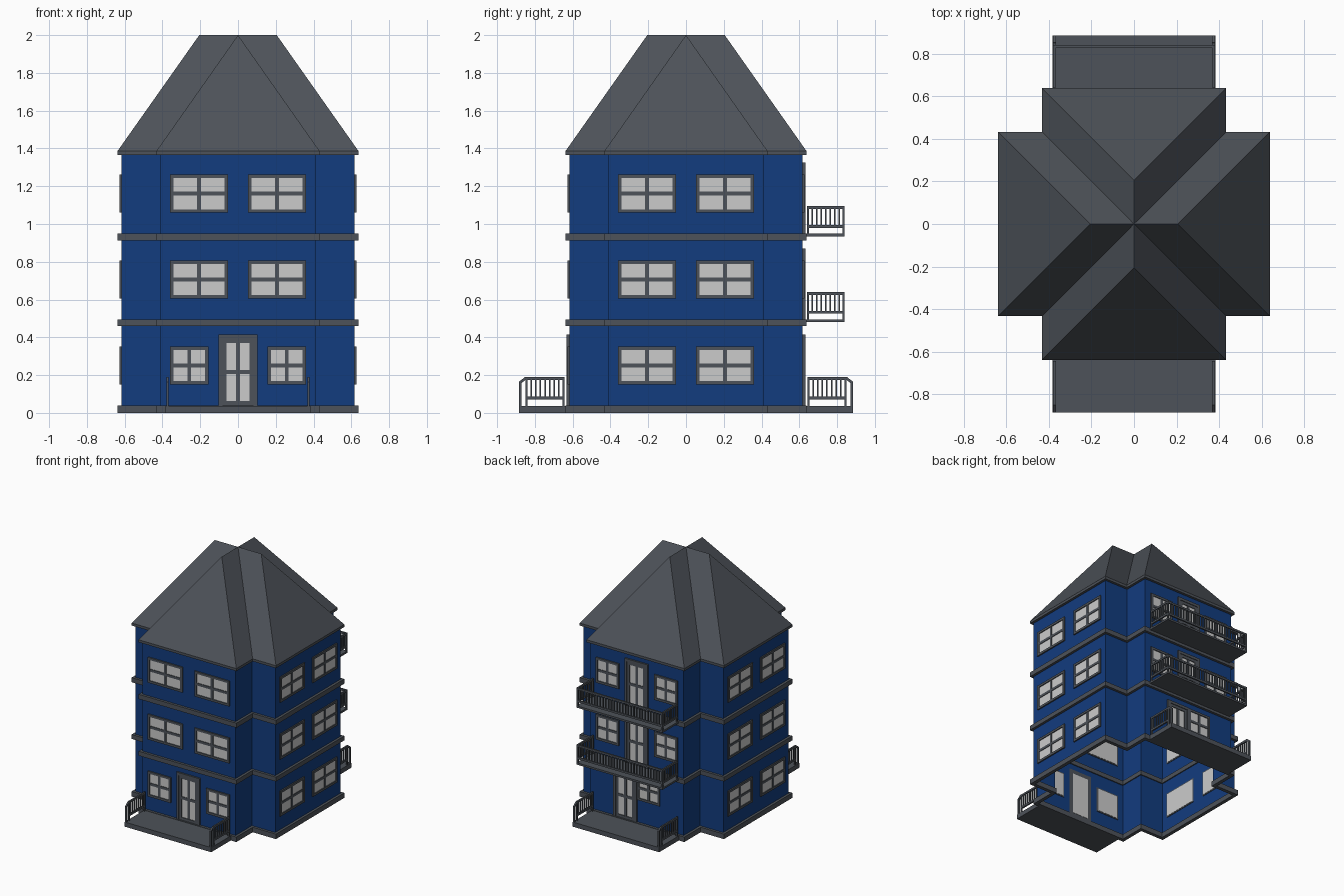
import bpy, bmesh, math
from mathutils import Matrix, Vector

if "Cube" in bpy.data.objects:
    bpy.data.objects.remove(bpy.data.objects["Cube"])

WALL, WARM = 0.618, 0.412     # wall reach and arm half width of the cross plan
EAVE, EARM = 0.638, 0.432     # trim reach and arm half width
FLOOR = 0.455                 # storey height


def material(name, rgb):
    m = bpy.data.materials.new(name)
    m.diffuse_color = (*rgb, 1)
    m.use_nodes = True
    m.node_tree.nodes["Principled BSDF"].inputs["Base Color"].default_value = m.diffuse_color
    return m


BLUE = material("blue_wall", (0.006, 0.045, 0.21))
DARK = material("dark_trim", (0.075, 0.085, 0.1))


def finish(name, bm, mat=None):
    me = bpy.data.meshes.new(name)
    bm.to_mesh(me)
    bm.free()
    ob = bpy.data.objects.new(name, me)
    bpy.context.collection.objects.link(ob)
    if mat:
        me.materials.append(mat)
    return ob


def box(bm, x, y, z, side=0):
    """Box from (min, max) ranges, turned side * 90 degrees about z."""
    c = [(p[0] + p[1]) / 2 for p in (x, y, z)]
    s = [abs(p[1] - p[0]) for p in (x, y, z)]
    m = Matrix.Rotation(side * math.pi / 2, 4, 'Z') @ Matrix.Translation(c) @ Matrix.Diagonal((*s, 1))
    bmesh.ops.create_cube(bm, size=1, matrix=m)


def cross(a, b, z):
    """Twelve-corner cross outline."""
    pts = []
    for k in range(4):
        r = Matrix.Rotation(k * math.pi / 2, 3, 'Z')
        pts += [r @ Vector(p) for p in ((-b, -a, z), (b, -a, z), (b, -b, z))]
    return pts


def bridge(bm, loops, closed=False):
    vs = [[bm.verts.new(p) for p in l] for l in loops]
    n = len(vs[0])
    for i in range(len(vs) if closed else len(vs) - 1):
        lo, hi = vs[i], vs[(i + 1) % len(vs)]
        for j in range(n):
            bm.faces.new((lo[j], lo[(j + 1) % n], hi[(j + 1) % n], hi[j]))


# Walls: open cross-shaped shell
bm = bmesh.new()
bridge(bm, [cross(WALL, WARM, 0.0), cross(WALL, WARM, 1.375)])
finish("walls", bm, BLUE)

# Trim bands around every floor and under the eaves
for name, z0, z1 in (("base_band", 0, 0.04), ("lower_band", 0.46, 0.495),
                     ("upper_band", 0.913, 0.95), ("eave_band", 1.366, 1.386)):
    bm = bmesh.new()
    i0, i1 = WALL - 0.008, WARM - 0.008
    bridge(bm, [cross(EAVE, EARM, z0), cross(EAVE, EARM, z1),
                cross(i0, i1, z1), cross(i0, i1, z0)], closed=True)
    finish(name, bm, DARK)

# Roof: two crossing hip roofs, one arm turned four times
bm = bmesh.new()
e, a, b = 1.386, EAVE, EARM
for k in range(4):
    r = Matrix.Rotation(k * math.pi / 2, 3, 'Z')
    for f in ([(-b, -a, e), (b, -a, e), (0, -0.205, 2)],
              [(b, -a, e), (b, -b, e), (0, 0, 2), (0, -0.205, 2)],
              [(-b, -b, e), (-b, -a, e), (0, -0.205, 2), (0, 0, 2)]):
        bm.faces.new([bm.verts.new(r @ Vector(p)) for p in f])
bmesh.ops.remove_doubles(bm, verts=bm.verts, dist=1e-4)
finish("roof", bm, DARK)

# Windows and doors
frames, panes, doors = bmesh.new(), bmesh.new(), bmesh.new()


def opening(bm, x0, x1, z0, z1, side, t, bar, out):
    """Frame of width t with a crossing bar, and a pane through the wall."""
    y = (-WALL - out, -WALL + 0.004)
    ym = (-WALL - out * 0.75, -WALL + 0.002)
    for x in ((x0, x0 + t), (x1 - t, x1)):
        box(bm, x, y, (z0, z1), side)
    for z in ((z0, z0 + t), (z1 - t, z1)):
        box(bm, (x0 + t, x1 - t), y, z, side)
    xm, zm = (x0 + x1) / 2, (z0 + z1) / 2
    box(bm, (xm - bar / 2, xm + bar / 2), ym, (z0 + t, z1 - t), side)
    box(bm, (x0 + t, x1 - t), ym, (zm - bar / 2, zm + bar / 2), side)
    box(panes, (x0 + t / 2, x1 - t / 2), (-WALL - 0.003, -WALL + 0.006), (z0 + t / 2, z1 - t / 2), side)


def window(x0, x1, z0, z1, side):
    opening(frames, x0, x1, z0, z1, side, 0.018, 0.02, 0.01)


def door(x, z, side):
    y = (-WALL - 0.014, -WALL + 0.004)
    for s in (-1, 1):
        box(doors, (x + s * 0.082, x + s * 0.103), y, (z + 0.04, z + 0.415), side)
    box(doors, (x - 0.082, x + 0.082), y, (z + 0.393, z + 0.415), side)
    opening(doors, x - 0.082, x + 0.082, z + 0.04, z + 0.393, side, 0.022, 0.022, 0.009)


for floor in range(3):
    z = floor * FLOOR
    for side in range(4):
        has_door = (side == 0 and floor == 0) or (side == 2 and floor > 0)
        if has_door:
            door(0, z, side)
            window(-0.36, -0.157, z + 0.15, z + 0.352, side)
            window(0.157, 0.36, z + 0.15, z + 0.352, side)
        elif side == 2:
            door(-0.1, z, side)          # back entrance with a window beside it
            window(0.005, 0.205, 0.22, 0.415, side)
        else:
            window(-0.36, -0.053, z + 0.15, z + 0.352, side)
            window(0.053, 0.36, z + 0.15, z + 0.352, side)
finish("window_frames", frames, DARK)
finish("doors", doors, DARK)
finish("window_panes", panes)

R = 0.006  # half thickness of rails


def side_rail(bm, x, y0, y1, z, side, height):
    """Railing running out from the wall (y0) to its end (y1)."""
    xr = (x - R, x + R)
    box(bm, xr, (y1, y0), (z + height - 0.015, z + height), side)
    box(bm, xr, (y1, y0), (z + 0.035, z + 0.05), side)
    n = 8
    for i in range(n + 1):
        y = y0 - R + (y1 - y0 + 2 * R) * i / n
        w = R if i in (0, n) else 0.004
        box(bm, (x - w, x + w), (y - w, y + w), (z if i in (0, n) else z + 0.05, z + height - 0.01), side)


# Ground porches, front and back, with railings on both sides
for side, name in ((0, "front"), (2, "back")):
    bm = bmesh.new()
    box(bm, (-0.383, 0.383), (-0.885, -0.61), (0, 0.037), side)
    finish(name + "_porch_floor", bm, DARK)
    bm = bmesh.new()
    for x in (-0.373, 0.373):
        side_rail(bm, x, -0.642, -0.85, 0.037, side, 0.153)
        # lower end post joined by a sloping piece of handrail
        box(bm, (x - R, x + R), (-0.884, -0.87), (0.037, 0.165), side)
        turn = Matrix.Rotation(side * math.pi / 2, 4, 'Z')
        m = (turn @ Matrix.Translation((x, -0.864, 0.172)) @ Matrix.Rotation(math.radians(38), 4, 'X')
             @ Matrix.Diagonal((2 * R, 0.042, 0.014, 1)))
        bmesh.ops.create_cube(bm, size=1, matrix=m)
    finish(name + "_porch_railing", bm, DARK)

# Back balconies on the two upper floors
for floor, name in ((1, "lower"), (2, "upper")):
    z = 0.48 + (floor - 1) * FLOOR
    bm = bmesh.new()
    box(bm, (-0.38, 0.38), (-0.84, -0.61), (z, z + 0.015), 2)
    finish(name + "_balcony_floor", bm, DARK)
    bm = bmesh.new()
    for x in (-0.373, 0.373):
        side_rail(bm, x, -0.64, -0.84, z + 0.01, 2, 0.15)
    y = (-0.84, -0.828)
    box(bm, (-0.37, 0.37), y, (z + 0.145, z + 0.16), 2)
    box(bm, (-0.37, 0.37), y, (z + 0.045, z + 0.06), 2)
    for i in range(1, 30):
        x = -0.373 + 0.746 * i / 30
        box(bm, (x - 0.004, x + 0.004), (-0.838, -0.83), (z + 0.06, z + 0.145), 2)
    finish(name + "_balcony_railing", bm, DARK)
